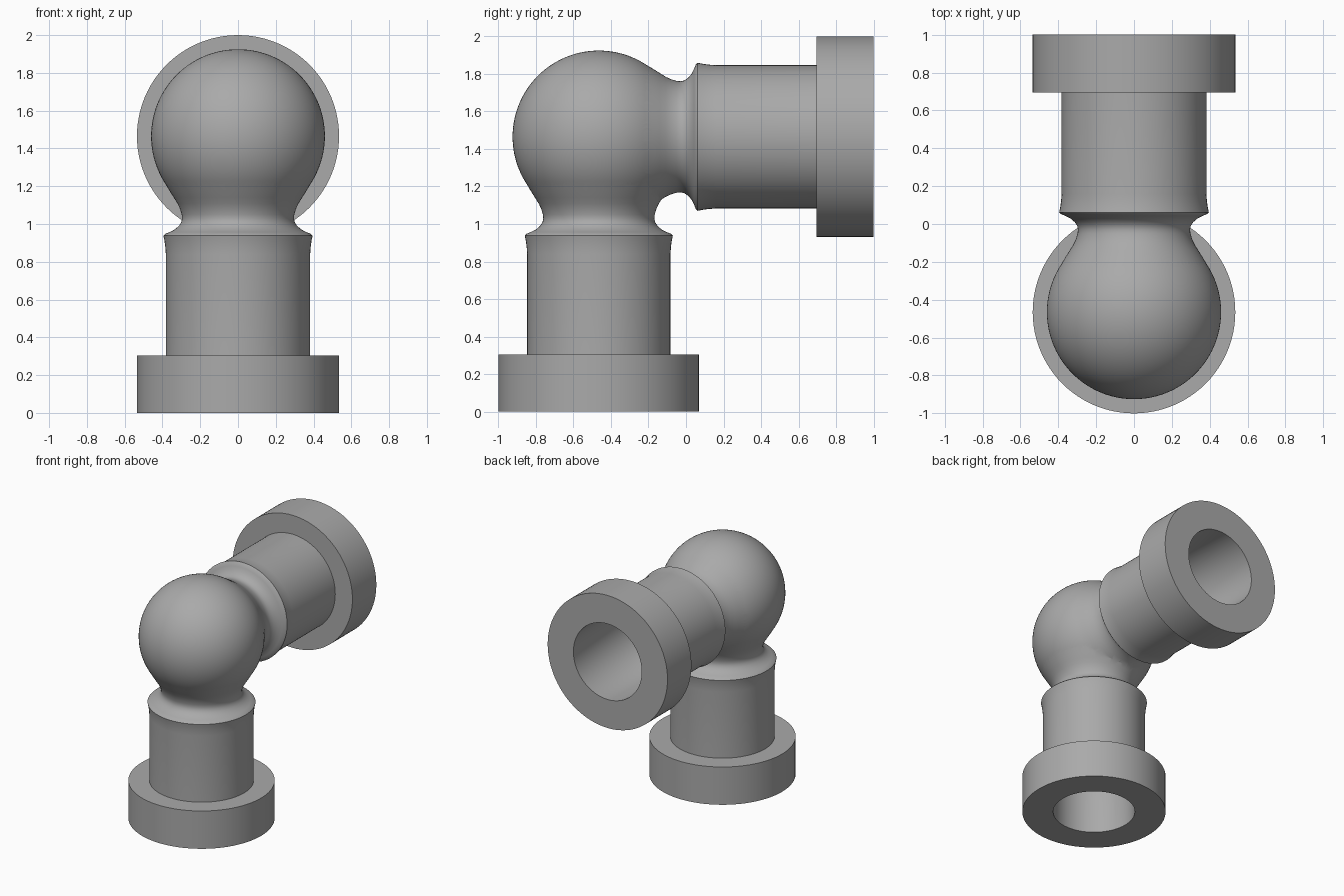
import bpy, bmesh, math
from mathutils import Matrix

if "Cube" in bpy.data.objects:
    bpy.data.objects.remove(bpy.data.objects["Cube"])

SEG = 96
R_FLANGE = 0.535
AXIS_Y, BALL_Z = -0.465, 1.465

grey = bpy.data.materials.new("grey metal")
grey.diffuse_color = (0.4, 0.4, 0.4, 1)
grey.use_nodes = True
grey.node_tree.nodes["Principled BSDF"].inputs["Base Color"].default_value = grey.diffuse_color

# swaps the upright arm into the arm that points to the back
TO_BACK = Matrix(((1, 0, 0, 0), (0, 0, -1, 1), (0, -1, 0, 1), (0, 0, 0, 1)))


def finish(name, bm):
    bmesh.ops.recalc_face_normals(bm, faces=bm.faces)
    me = bpy.data.meshes.new(name)
    bm.to_mesh(me)
    bm.free()
    me.materials.append(grey)
    ob = bpy.data.objects.new(name, me)
    bpy.context.collection.objects.link(ob)
    return ob


def lathe(name, profile, to_back):
    """Revolve (radius, height) points about the arm axis and cap both ends."""
    bm = bmesh.new()
    rings = []
    for r, h in profile:
        rings.append([bm.verts.new((r * math.cos(2 * math.pi * i / SEG),
                                    AXIS_Y + r * math.sin(2 * math.pi * i / SEG), h))
                      for i in range(SEG)])
    for a, b in zip(rings, rings[1:]):
        for i in range(SEG):
            j = (i + 1) % SEG
            bm.faces.new((a[i], a[j], b[j], b[i]))
    bm.faces.new(rings[0])
    bm.faces.new(rings[-1])
    if to_back:
        bm.transform(TO_BACK)
    return finish(name, bm)


def ball(name, radius):
    bm = bmesh.new()
    bmesh.ops.create_uvsphere(bm, u_segments=SEG, v_segments=64, radius=radius,
                              matrix=Matrix.Translation((0, AXIS_Y, BALL_Z)))
    return finish(name, bm)


# outer profile: flange, pipe, flared collar, waist, blend into the ball
outer = [(R_FLANGE, 0), (R_FLANGE, 0.305), (0.382, 0.305), (0.382, 0.84),
         (0.385, 0.88), (0.390, 0.915), (0.395, 0.938), (0.385, 0.948),
         (0.362, 0.957), (0.335, 0.971), (0.313, 0.990), (0.300, 1.010),
         (0.296, 1.030), (0.298, 1.050), (0.307, 1.080), (0.320, 1.108),
         (0.340, 1.140), (0.364, 1.178), (0.390, 1.222), (0.411, 1.262),
         (0.405, 1.30), (0.30, 1.36)]
# bore profile: wide through flange and pipe, narrower through the waist
bore = [(0.305, -0.1), (0.305, 0.84), (0.24, 0.97), (0.24, 1.40)]

elbow = ball("pipe_elbow", 0.46)
arms = [lathe("upright_arm", outer, False), lathe("back_arm", outer, True)]
cutters = [lathe("upright_bore", bore, False), lathe("back_bore", bore, True),
           ball("inner_hollow", 0.36)]

# join arms to ball, then hollow the fitting
for group, op in ((arms, 'UNION'), (cutters, 'DIFFERENCE')):
    for part in group:
        m = elbow.modifiers.new(part.name, 'BOOLEAN')
        m.operation, m.object, m.solver = op, part, 'EXACT'

bpy.context.view_layer.objects.active = elbow
elbow.select_set(True)
for name in [m.name for m in elbow.modifiers]:
    bpy.ops.object.modifier_apply(modifier=name)
for part in arms + cutters:
    bpy.data.objects.remove(part)
bpy.ops.object.shade_smooth_by_angle(angle=math.radians(32))
